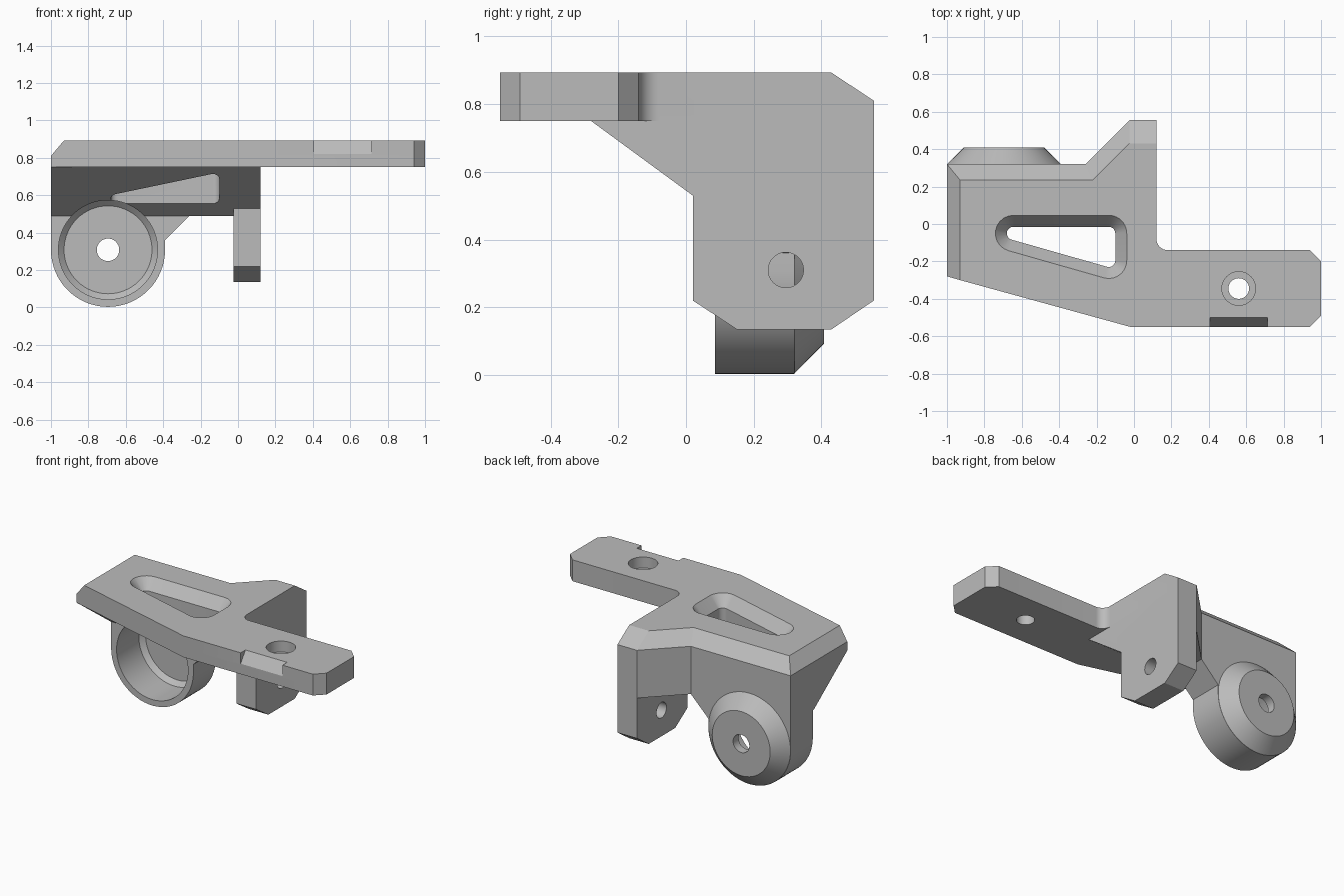
import bpy
import bmesh
from math import sin, cos, pi, atan2, radians

cube = bpy.data.objects.get("Cube")
if cube:
    bpy.data.objects.remove(cube, do_unlink=True)

grey = bpy.data.materials.new("plain grey")
grey.use_nodes = True
grey.diffuse_color = (0.5, 0.5, 0.5, 1)
grey.node_tree.nodes["Principled BSDF"].inputs["Base Color"].default_value = (0.5, 0.5, 0.5, 1)


def loft(name, rings):
    """Closed solid through rings with equal point counts."""
    bm = bmesh.new()
    loops = [[bm.verts.new(p) for p in ring] for ring in rings]
    n = len(loops[0])
    for a, b in zip(loops, loops[1:]):
        for i in range(n):
            j = (i + 1) % n
            bm.faces.new((a[i], a[j], b[j], b[i]))
    bm.faces.new(loops[0])
    bm.faces.new(loops[-1])
    bmesh.ops.recalc_face_normals(bm, faces=bm.faces)
    mesh = bpy.data.meshes.new(name)
    bm.to_mesh(mesh)
    bm.free()
    mesh.materials.append(grey)
    ob = bpy.data.objects.new(name, mesh)
    bpy.context.collection.objects.link(ob)
    return ob


def place(pts, axis, d):
    """Put 2D points on the plane at distance d along an axis."""
    if axis == "x":
        return [(d, u, v) for u, v in pts]
    if axis == "y":
        return [(u, d, v) for u, v in pts]
    return [(u, v, d) for u, v in pts]


def prism(name, pts, axis, a, b):
    return loft(name, [place(pts, axis, a), place(pts, axis, b)])


def arc(c, r, start, end, n):
    return [(c[0] + r * cos(radians(start + (end - start) * i / n)),
             c[1] + r * sin(radians(start + (end - start) * i / n))) for i in range(n + 1)]


def turned(name, c, axis, profile):
    """Round solid from (distance, radius) pairs."""
    return loft(name, [place(arc(c, r, 0, 360, 64)[:-1], axis, d) for d, r in profile])


def rounded(centres, r, n=10):
    """Outline around equal circles at counter-clockwise corner centres."""
    pts = []
    for i, c in enumerate(centres):
        p, q = centres[i - 1], centres[(i + 1) % len(centres)]
        a = atan2(c[1] - p[1], c[0] - p[0]) - pi / 2
        b = atan2(q[1] - c[1], q[0] - c[0]) - pi / 2
        while b < a:
            b += 2 * pi
        pts += arc(c, r, a * 180 / pi, b * 180 / pi, n)
    return pts


def combine(target, tool, operation):
    mod = target.modifiers.new(operation, "BOOLEAN")
    mod.operation = operation
    mod.solver = "EXACT"
    mod.object = tool
    bpy.context.view_layer.objects.active = target
    bpy.ops.object.modifier_apply(modifier=mod.name)
    bpy.data.objects.remove(tool, do_unlink=True)


# Top plate with arm, bevelled along the back and one side
arm = [(-0.02, -0.55), (0.94, -0.55), (1, -0.49), (1, -0.2), (0.94, -0.14)]
arm += arc((0.18, -0.08), 0.06, 270, 180, 8)
lower = [(-1, -0.28)] + arm + [(0.12, 0.555), (-0.025, 0.555), (-0.26, 0.32), (-1, 0.32)]
upper = [(-0.93, -0.3)] + arm + [(0.12, 0.43), (-0.025, 0.43), (-0.22, 0.235), (-0.93, 0.235)]
bracket = loft("mounting_bracket", [place(lower, "z", 0.75), place(lower, "z", 0.81),
                                    place(upper, "z", 0.893)])

# Thick body under the plate with a sloping front
body = prism("body", [(-1, -0.4), (0.12, -0.4), (0.12, 0.555), (-0.025, 0.555),
                      (-0.26, 0.32), (-1, 0.32)], "z", 0.49, 0.77)
slope = prism("body_side_profile", [(-0.28, 0.9), (-0.28, 0.75), (0.02, 0.53), (0.08, 0.486),
                                    (0.08, 0.4), (0.7, 0.4), (0.7, 0.9)], "x", -1.2, 0.3)
combine(body, slope, "INTERSECT")
combine(bracket, body, "UNION")

# Hanging lug
lug = prism("lug", [(0.02, 0.53), (0.02, 0.22), (0.15, 0.135), (0.43, 0.135),
                    (0.555, 0.22), (0.555, 0.6), (0.02, 0.6)], "x", -0.025, 0.12)
combine(bracket, lug, "UNION")

# Cup housing with side web and bevelled back
hub = (-0.695, 0.308)
outline = arc(hub, 0.305, 180, 360, 32) + [(-0.39, 0.36), (-0.25, 0.5), (-0.25, 0.6), (-1, 0.6)]
combine(bracket, prism("cup_housing", outline, "y", 0.085, 0.32), "UNION")
combine(bracket, turned("cup_back", hub, "y", [(0.25, 0.304), (0.32, 0.304), (0.408, 0.215)]), "UNION")

# Cup recess and its axle hole
combine(bracket, turned("cup_recess", hub, "y", [(-0.4, 0.265), (0.32, 0.265), (0.35, 0.235)]), "DIFFERENCE")
combine(bracket, turned("axle_hole", hub, "y", [(0.3, 0.06), (0.5, 0.06)]), "DIFFERENCE")

# Lug hole and stepped arm hole
combine(bracket, turned("lug_hole", (0.295, 0.31), "x", [(-0.1, 0.052), (0.2, 0.052)]), "DIFFERENCE")
combine(bracket, turned("arm_hole", (0.56, -0.345), "z",
                        [(0.6, 0.055), (0.82, 0.055), (0.82, 0.09), (1, 0.09)]), "DIFFERENCE")

# Tapered slot with flared rim
corners = [(-0.645, -0.05), (-0.135, -0.195), (-0.135, -0.05)]
levels = [(0.4, 0.035), (0.82, 0.035), (0.963, 0.155)]
combine(bracket, loft("slot", [place(rounded(corners, r), "z", z) for z, r in levels]), "DIFFERENCE")

# Sloping notch on the arm's front edge
combine(bracket, prism("notch", [(-0.5, 0.893), (-0.55, 0.82), (-0.6, 0.82), (-0.6, 0.95), (-0.5, 0.95)],
                       "x", 0.405, 0.715), "DIFFERENCE")

bpy.ops.object.select_all(action="DESELECT")
bracket.select_set(True)
bpy.context.view_layer.objects.active = bracket
bpy.ops.object.shade_smooth_by_angle(angle=radians(25))
